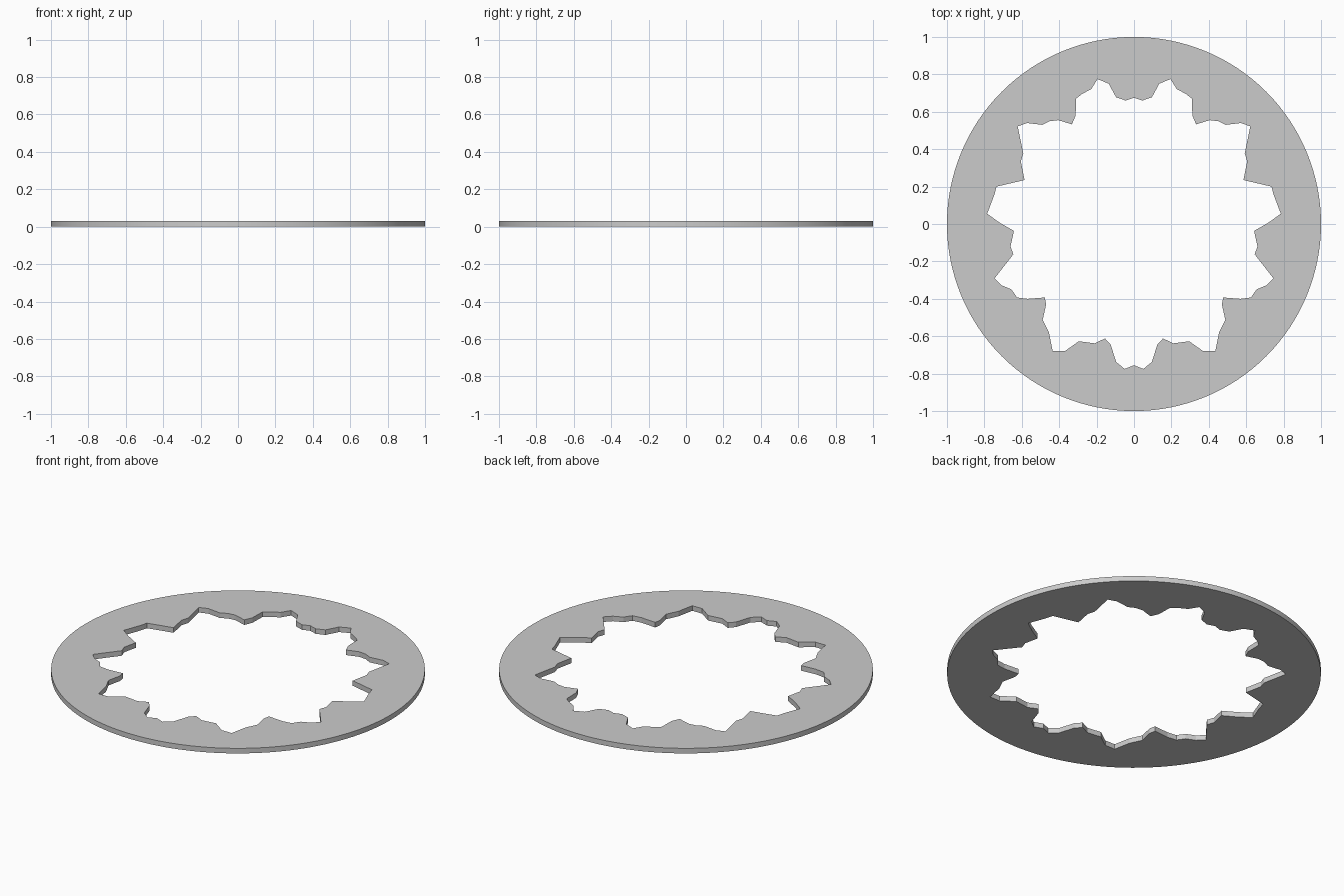
import bpy, bmesh
from math import cos, sin, pi, radians

if "Cube" in bpy.data.objects:
    bpy.data.objects.remove(bpy.data.objects["Cube"])

THICK = 0.03
SIDES = 128

# Right half of the toothed opening, top to bottom (mirrored across x = 0)
half = [
    (0, .675), (.045, .66), (.096, .678), (.135, .75), (.195, .775), (.228, .722),
    (.278, .695), (.31, .67), (.312, .58), (.332, .533), (.405, .555),
    (.45, .55), (.49, .53), (.572, .54), (.622, .522), (.592, .378),
    (.605, .335), (.585, .235), (.735, .2), (.747, .155), (.785, .055),
    (.72, .008), (.642, -.037), (.66, -.12), (.645, -.162), (.745, -.29),
    (.707, -.328), (.655, -.35), (.625, -.393), (.57, -.4), (.477, -.393),
    (.47, -.43), (.488, -.512), (.455, -.58), (.435, -.68), (.37, -.68),
    (.295, -.627), (.21, -.638), (.155, -.612), (.125, -.645),
    (.095, -.738), (.05, -.775), (0, -.755),
]
inner = half + [(-x, y) for x, y in half[-2:0:-1]]
outer = [(cos(2 * pi * i / SIDES), sin(2 * pi * i / SIDES)) for i in range(SIDES)]

bm = bmesh.new()


def loop(points):
    vs = [bm.verts.new((x, y, 0)) for x, y in points]
    return [bm.edges.new((vs[i - 1], vs[i])) for i in range(len(vs))]


# Flat ring between the two outlines, then thickened upward
edges = loop(outer) + loop(inner)
bmesh.ops.triangle_fill(bm, use_beauty=True, edges=edges, normal=(0, 0, 1))
ext = bmesh.ops.extrude_face_region(bm, geom=bm.faces[:], use_keep_orig=True)
top = [g for g in ext["geom"] if isinstance(g, bmesh.types.BMVert)]
bmesh.ops.translate(bm, verts=top, vec=(0, 0, THICK))
bmesh.ops.recalc_face_normals(bm, faces=bm.faces[:])

mesh = bpy.data.meshes.new("toothed_ring")
bm.to_mesh(mesh)
bm.free()
ring = bpy.data.objects.new("toothed_ring", mesh)
bpy.context.collection.objects.link(ring)

# Smooth round rim, crisp teeth
bpy.context.view_layer.objects.active = ring
ring.select_set(True)
bpy.ops.object.shade_smooth_by_angle(angle=radians(10))
